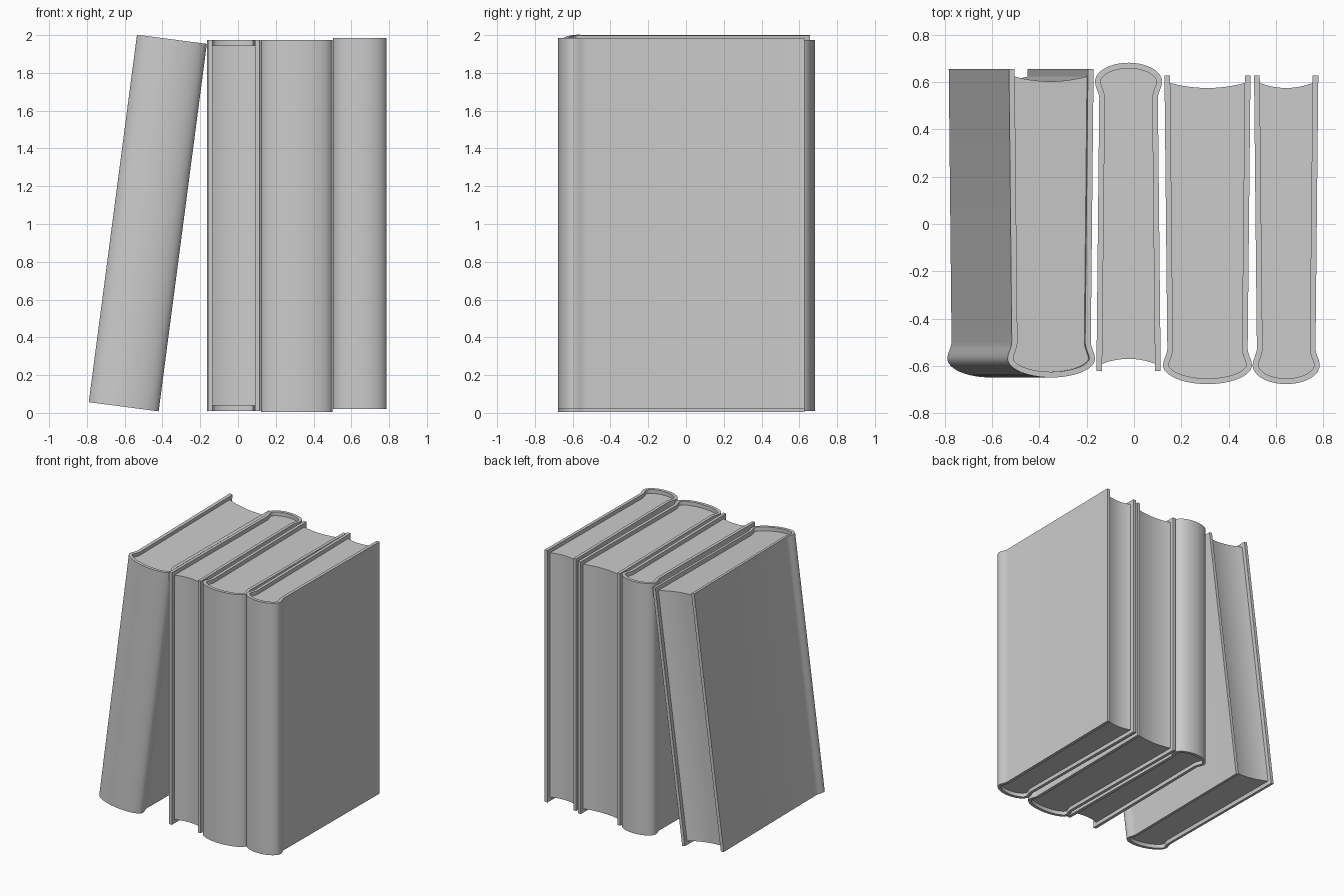
import bpy, bmesh, math
from mathutils import Matrix, Vector

if "Cube" in bpy.data.objects:
    bpy.data.objects.remove(bpy.data.objects["Cube"], do_unlink=True)

grey = bpy.data.materials.new("plain grey")
grey.use_nodes = True
colour = (0.6, 0.6, 0.6, 1)
grey.diffuse_color = colour
grey.node_tree.nodes["Principled BSDF"].inputs["Base Color"].default_value = colour

BOARD = 0.024      # cover thickness
RECESS = 0.03      # how far the pages sit inside the cover


def cover_path(w, length):
    """Outer cover outline: fore edge at +y, hinge groove, rounded spine at -y."""
    spine, fore = -length / 2, length / 2
    half = [Vector((w - 0.006, fore))]
    for i in range(7):                       # groove flaring out to the spine
        t = i / 6
        ease = t * t * (3 - 2 * t)
        half.append(Vector((w - 0.018 * (1 - ease), spine + 0.15 - 0.07 * t)))
    for i in range(1, 13):                   # rounded spine
        a = math.pi / 2 * i / 12
        half.append(Vector((w * math.cos(a), spine + 0.08 * (1 - math.sin(a)))))
    return half + [Vector((-p.x, p.y)) for p in reversed(half[:-1])]


def inset(path, depth):
    """Move each point of the path towards the inside of the book."""
    out = []
    for i, p in enumerate(path):
        d = (path[min(i + 1, len(path) - 1)] - path[max(i - 1, 0)]).normalized()
        out.append(p + depth * Vector((d.y, -d.x)))
    return out


def make_object(name, bm, matrix):
    bmesh.ops.recalc_face_normals(bm, faces=bm.faces)
    mesh = bpy.data.meshes.new(name)
    bm.to_mesh(mesh)
    bm.free()
    mesh.materials.append(grey)
    ob = bpy.data.objects.new(name, mesh)
    bpy.context.collection.objects.link(ob)
    ob.matrix_world = matrix
    bpy.ops.object.select_all(action="DESELECT")
    ob.select_set(True)
    bpy.context.view_layer.objects.active = ob
    bpy.ops.object.shade_smooth_by_angle(angle=math.radians(35))


def extrude_up(bm, faces, height):
    new = bmesh.ops.extrude_face_region(bm, geom=faces)["geom"]
    verts = [v for v in new if isinstance(v, bmesh.types.BMVert)]
    bmesh.ops.translate(bm, verts=verts, vec=(0, 0, height))


def make_book(name, width, length, height, matrix):
    path = cover_path(width / 2, length)

    # Wrapped cover: both boards and the spine in one strip
    bm = bmesh.new()
    rows = [[bm.verts.new((p.x, p.y, 0)) for p in line]
            for line in (path, inset(path, BOARD))]
    strip = [bm.faces.new((rows[0][i], rows[0][i + 1], rows[1][i + 1], rows[1][i]))
             for i in range(len(path) - 1)]
    extrude_up(bm, strip, height)
    make_object(name + "_cover", bm, matrix)

    # Page block with a hollow fore edge
    block = inset(path, BOARD - 0.002)
    fore = length / 2 - RECESS
    block[0].y = block[-1].y = fore
    x = block[0].x
    for i in range(1, 12):
        t = i / 6 - 1
        block.append(Vector((x * t, fore - 0.022 * (1 - t * t))))
    bm = bmesh.new()
    face = bm.faces.new([bm.verts.new((p.x, p.y, RECESS)) for p in block])
    extrude_up(bm, [face], height - 2 * RECESS)
    make_object(name + "_pages", bm, matrix)


def place(x, y, z):
    return Matrix.Translation((x, y, z))


lean = Matrix.Rotation(math.radians(7.47), 4, "Y")
turned = Matrix.Rotation(math.pi, 4, "Z")

make_book("leaning_book", 0.373, 1.305, 1.962, place(-0.605, 0.003, 0.0325) @ lean)
make_book("reversed_book", 0.284, 1.305, 1.965, place(-0.023, 0.03, 0.01) @ turned)
make_book("wide_book", 0.376, 1.305, 1.967, place(0.311, -0.025, 0.006))
make_book("end_book", 0.284, 1.305, 1.965, place(0.644, -0.025, 0.02))
